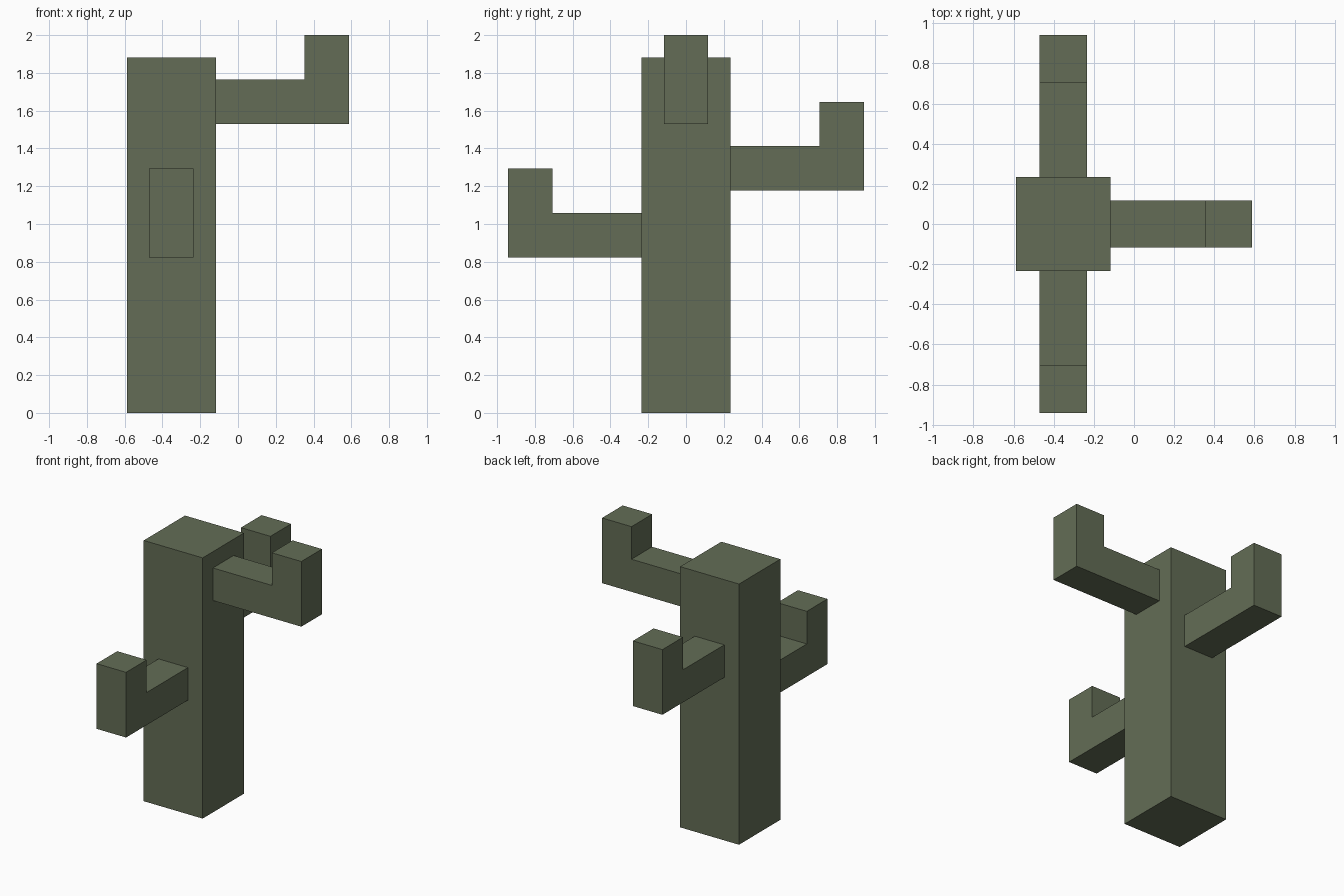
import bpy
import bmesh
from math import radians
from mathutils import Matrix, Vector

cube = bpy.data.objects.get("Cube")
if cube:
    bpy.data.objects.remove(cube, do_unlink=True)

U = 2 / 17                      # one block unit
AXIS = Vector((-3 * U, 0, 0))   # centre line of the trunk

green = bpy.data.materials.new("cactus_green")
green.use_nodes = True
colour = (0.125, 0.152, 0.092, 1)
green.diffuse_color = colour
bsdf = green.node_tree.nodes["Principled BSDF"]
bsdf.inputs["Base Color"].default_value = colour
bsdf.inputs["Roughness"].default_value = 0.9


def extrude_profile(name, points, axis, depth, matrix):
    """Extrude a flat outline along an axis, then place it."""
    bm = bmesh.new()
    face = bm.faces.new([bm.verts.new(p) for p in points])
    result = bmesh.ops.extrude_face_region(bm, geom=[face], use_keep_orig=True)
    moved = [v for v in result["geom"] if isinstance(v, bmesh.types.BMVert)]
    bmesh.ops.translate(bm, verts=moved, vec=Vector(axis) * depth)
    bmesh.ops.transform(bm, matrix=matrix @ Matrix.Scale(U, 4), verts=bm.verts)
    bmesh.ops.recalc_face_normals(bm, faces=bm.faces)
    mesh = bpy.data.meshes.new(name)
    bm.to_mesh(mesh)
    bm.free()
    mesh.materials.append(green)
    obj = bpy.data.objects.new(name, mesh)
    bpy.context.collection.objects.link(obj)
    return obj


# Square trunk
square = [(-2, -2, 0), (2, -2, 0), (2, 2, 0), (-2, 2, 0)]
extrude_profile("trunk", square, (0, 0, 1), 16, Matrix.Translation(AXIS))

# Three elbow arms turned around the trunk at different heights
elbow = [(2, 0), (8, 0), (8, 4), (6, 4), (6, 2), (2, 2)]
for name, angle, height in (("left_arm", 0, 13), ("back_arm", 90, 10), ("front_arm", -90, 7)):
    outline = [(x, -1, z + height) for x, z in elbow]
    place = Matrix.Translation(AXIS) @ Matrix.Rotation(radians(angle), 4, "Z")
    extrude_profile(name, outline, (0, 1, 0), 2, place)
